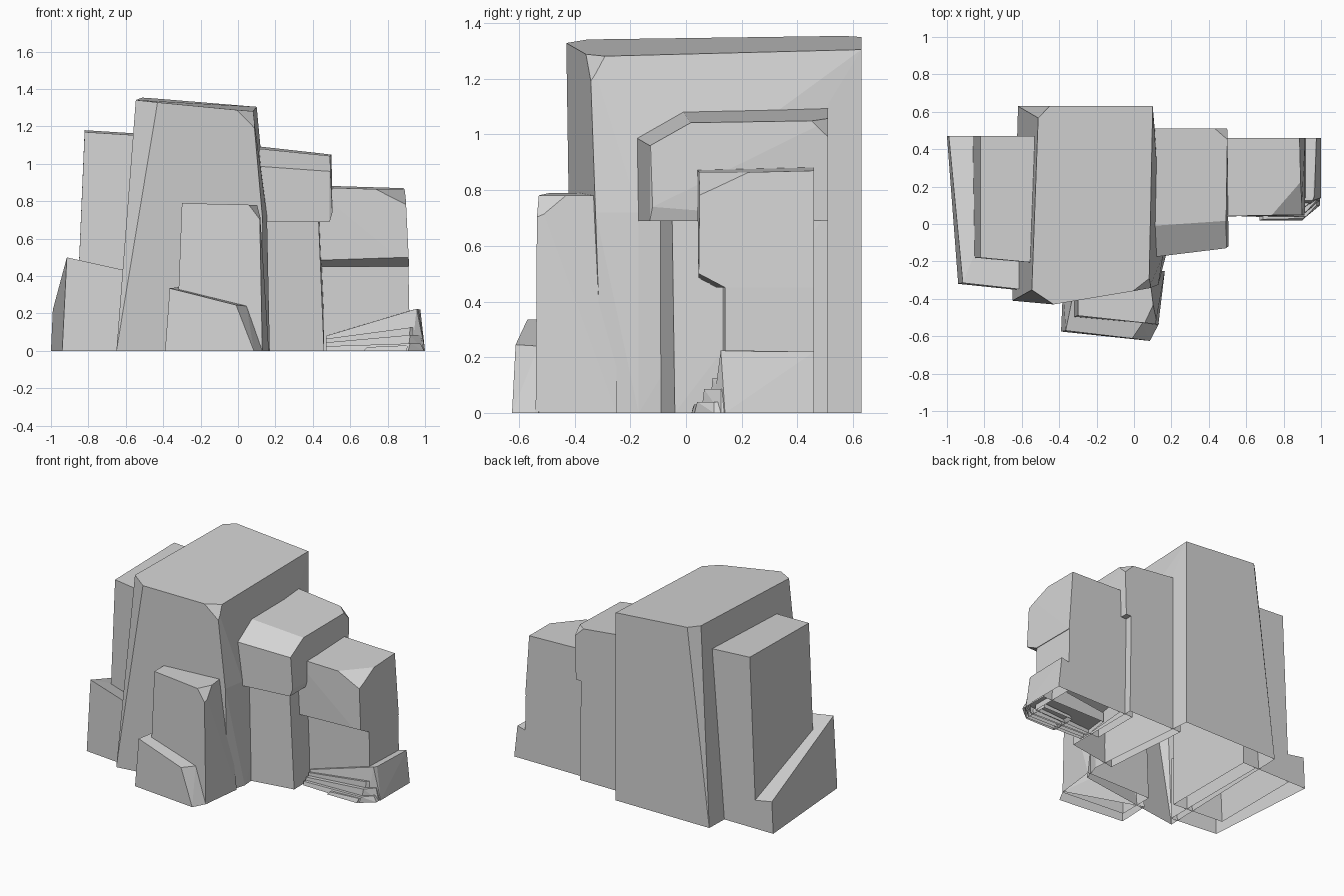
import bpy
import bmesh
from mathutils import Vector

old_cube = bpy.data.objects.get("Cube")
if old_cube:
    bpy.data.objects.remove(old_cube, do_unlink=True)

# One plain grey stone material
stone = bpy.data.materials.new("stone_grey")
stone.use_nodes = True
stone_colour = (0.66, 0.66, 0.66, 1)
stone.diffuse_color = stone_colour
stone.node_tree.nodes["Principled BSDF"].inputs["Base Color"].default_value = stone_colour


def wrap(bm, points):
    """Replace the mesh contents with the convex shell around the points."""
    bm.clear()
    for point in points:
        bm.verts.new(point)
    bmesh.ops.remove_doubles(bm, verts=bm.verts[:], dist=0.001)
    bmesh.ops.convex_hull(bm, input=bm.verts[:])
    loose = [v for v in bm.verts if not v.link_faces]
    bmesh.ops.delete(bm, geom=loose, context='VERTS')


def chip(bm, a, b, c):
    """Split a flake off the rock along the plane through three points."""
    a, b, c = Vector(a), Vector(b), Vector(c)
    normal = (b - a).cross(c - a).normalized()
    middle = sum((v.co for v in bm.verts), Vector()) / len(bm.verts)
    if normal.dot(middle - a) > 0:
        normal.negate()
    geometry = bm.verts[:] + bm.edges[:] + bm.faces[:]
    bmesh.ops.bisect_plane(bm, geom=geometry, plane_co=a, plane_no=normal,
                           dist=0.0001, clear_outer=True)
    wrap(bm, [v.co.copy() for v in bm.verts])


def rock(name, base, top, heights, floor=0, bulges=(), chips=()):
    """Tapered block: corners run front-left, front-right, back-right, back-left
    as seen from the front; bulges push the shell out and chips cut it back.
    Rocks resting on the ground stay open underneath."""
    bm = bmesh.new()
    lower = [(x, y, floor) for x, y in base]
    upper = [(x, y, z) for (x, y), z in zip(top, heights)]
    wrap(bm, lower + upper + list(bulges))
    for plane in chips:
        chip(bm, *plane)
    bmesh.ops.dissolve_limit(bm, angle_limit=0.03, verts=bm.verts[:], edges=bm.edges[:])
    bmesh.ops.recalc_face_normals(bm, faces=bm.faces[:])
    underside = [f for f in bm.faces if all(v.co.z < 0.001 for v in f.verts)]
    bmesh.ops.delete(bm, geom=underside, context='FACES')
    mesh = bpy.data.meshes.new(name)
    bm.to_mesh(mesh)
    bm.free()
    mesh.materials.append(stone)
    obj = bpy.data.objects.new(name, mesh)
    bpy.context.collection.objects.link(obj)
    return obj


# Tall central cliff
rock("main_cliff",
     base=[(-.65, -.41), (.13, -.3), (.1, .63), (-.62, .63)],
     top=[(-.55, -.45), (.08, -.345), (.1, .63), (-.51, .63)],
     heights=(1.34, 1.28, 1.305, 1.355),
     bulges=[(.13, -.325, .72), (.17, -.17, 0), (.155, -.17, .72)],
     chips=[((-.55, -.35, 1.34), (-.43, -.43, 1.33), (-.65, -.41, 0)),
            ((-.51, .57, 1.35), (-.45, .63, 1.355), (-.62, .63, 0)),
            ((-.03, -.365, 1.31), (.1, -.27, 1.29), (.09, -.335, 1.2))])

# Left side slab and the sloping block at its foot
rock("left_slab",
     base=[(-.87, -.18), (-.5, -.21), (-.5, .47), (-.87, .47)],
     top=[(-.82, -.18), (-.5, -.21), (-.5, .47), (-.82, .47)],
     heights=(1.17, 1.15, 1.16, 1.18))
rock("left_foot_block",
     base=[(-.94, -.32), (-.6, -.355), (-.6, .47), (-1, .47)],
     top=[(-.915, -.315), (-.6, -.35), (-.6, .47), (-.99, .47)],
     heights=(.5, .43, .15, .22))

# Stepped slabs in front of the cliff
rock("front_slab",
     base=[(-.33, -.5), (.13, -.54), (.165, -.25), (-.33, -.25)],
     top=[(-.3, -.49), (.115, -.535), (.08, -.25), (-.3, -.25)],
     heights=(.79, .78, .78, .79),
     chips=[((.05, -.53, .79), (.1, -.42, .79), (.125, -.54, .69))])
rock("front_foot_slab",
     base=[(-.39, -.575), (.085, -.625), (.135, -.53), (-.38, -.35)],
     top=[(-.365, -.57), (-.01, -.612), (.045, -.53), (-.32, -.35)],
     heights=(.335, .245, .24, .34))

# Right pillar with its overhanging cap
rock("right_pillar",
     base=[(.1, -.1), (.46, -.04), (.46, .51), (.05, .51)],
     top=[(.1, -.1), (.43, -.05), (.45, .51), (.05, .51)],
     heights=(.72,) * 4)
rock("right_cap", floor=.69,
     base=[(.08, -.18), (.49, -.13), (.49, .51), (.05, .51)],
     top=[(.08, -.18), (.49, -.13), (.5, .51), (.05, .51)],
     heights=(1.08, 1.04, 1.05, 1.1),
     bulges=[(.505, -.12, .74)],
     chips=[((.11, -.18, .985), (.49, -.13, .96), (.11, -.02, 1.075)),
            ((.49, .45, 1.06), (.43, .51, 1.06), (.5, .51, .99))])

# Outer right wall with its undercut upper block
rock("outer_wall",
     base=[(.4, .13), (.92, .14), (.92, .46), (.4, .46)],
     top=[(.4, .13), (.91, .14), (.91, .46), (.4, .46)],
     heights=(.5,) * 4)
rock("outer_block", floor=.45,
     base=[(.4, .045), (.915, .045), (.915, .46), (.4, .46)],
     top=[(.4, .04), (.895, .05), (.885, .46), (.4, .46)],
     heights=(.875, .86, .87, .885),
     chips=[((.72, .04, .87), (.885, .22, .865), (.9, .045, .78)),
            ((.44, .045, .485), (.9, .045, .5), (.9, .14, .45))])

# Layered ledges at the foot of the outer wall, each stepping further out
rock("upper_ledge",
     base=[(.47, .11), (.93, .095), (1, .46), (.5, .46)],
     top=[(.47, .12), (.955, .125), (.975, .46), (.5, .46)],
     heights=(.08, .225, .22, .1),
     bulges=[(1, .14, 0), (.965, .15, .222)])
ledge_steps = [("middle_ledge", .085, .125, .065),
               ("low_ledge", .055, .085, .045),
               ("bottom_ledge", .03, .04, .025)]
for name, front, right_height, left_height in ledge_steps:
    rock(name,
         base=[(.47, front + .015), (.91, front), (.99, .3), (.5, .3)],
         top=[(.47, front + .02), (.92, front + .01), (.98, .3), (.5, .3)],
         heights=(left_height, right_height, right_height, left_height),
         bulges=[(.995, front + .07, 0), (.975, front + .07, right_height)])
rock("foot_chip",
     base=[(.67, .02), (.9, .02), (.9, .2), (.67, .2)],
     top=[(.69, .025), (.91, .03), (.9, .2), (.69, .2)],
     heights=(.02, .03, .03, .02))
